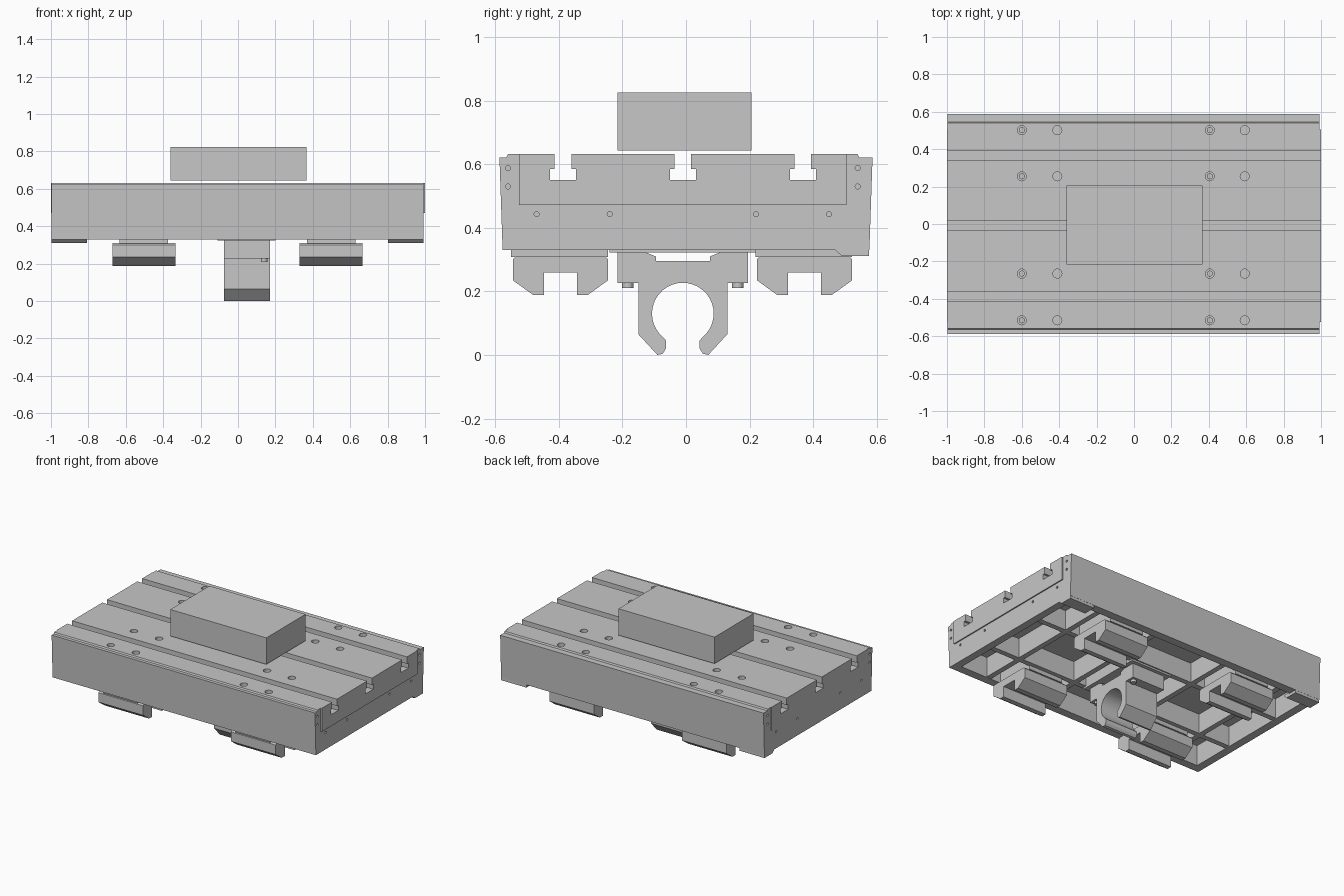
import bpy
import bmesh
import math
from mathutils import Matrix

cube = bpy.data.objects.get("Cube")
if cube:
    bpy.data.objects.remove(cube, do_unlink=True)


def material(name, value):
    m = bpy.data.materials.new(name)
    m.use_nodes = True
    colour = (value, value, value, 1)
    m.diffuse_color = colour
    m.node_tree.nodes["Principled BSDF"].inputs["Base Color"].default_value = colour
    return m


GREY = material("machine grey", 0.57)


def finish(name, bm):
    bmesh.ops.recalc_face_normals(bm, faces=bm.faces)
    mesh = bpy.data.meshes.new(name)
    bm.to_mesh(mesh)
    bm.free()
    mesh.materials.append(GREY)
    obj = bpy.data.objects.new(name, mesh)
    bpy.context.collection.objects.link(obj)
    return obj


def prism(name, profile, x0, x1):
    """Extrude a closed (y, z) profile along x."""
    bm = bmesh.new()
    face = bm.faces.new([bm.verts.new((x0, y, z)) for y, z in profile])
    ext = bmesh.ops.extrude_face_region(bm, geom=[face])
    moved = [v for v in ext["geom"] if isinstance(v, bmesh.types.BMVert)]
    bmesh.ops.translate(bm, verts=moved, vec=(x1 - x0, 0, 0))
    return finish(name, bm)


def box(name, x0, x1, y0, y1, z0, z1):
    return prism(name, [(y0, z0), (y1, z0), (y1, z1), (y0, z1)], x0, x1)


def cylinders(name, spots, radius, depth, axis="Z", sides=20):
    bm = bmesh.new()
    turn = Matrix.Rotation(math.pi / 2, 4, "Y") if axis == "X" else Matrix()
    for p in spots:
        bmesh.ops.create_cone(bm, cap_ends=True, segments=sides, radius1=radius,
                              radius2=radius, depth=depth,
                              matrix=Matrix.Translation(p) @ turn)
    return finish(name, bm)


def cut(obj, cutters):
    """Subtract the cutters, bake the result and remove the cutters."""
    for c in cutters:
        mod = obj.modifiers.new("cut", "BOOLEAN")
        mod.operation, mod.solver, mod.object = "DIFFERENCE", "EXACT", c
        c.hide_render = True
    graph = bpy.context.evaluated_depsgraph_get()
    mesh = bpy.data.meshes.new_from_object(obj.evaluated_get(graph))
    obj.modifiers.clear()
    obj.data = mesh
    for c in cutters:
        bpy.data.objects.remove(c, do_unlink=True)


# Table cross-section with three T-slots
TOP, LIP, NECK, FLOOR, RIM, CEILING = 0.632, 0.622, 0.585, 0.55, 0.33, 0.47


def table_profile(front, back):
    pts = list(front)
    for y in (-0.387, -0.01, 0.368):
        pts += [(y - 0.026, TOP), (y - 0.026, NECK), (y - 0.041, NECK), (y - 0.041, FLOOR),
                (y + 0.041, FLOOR), (y + 0.041, NECK), (y + 0.026, NECK), (y + 0.026, TOP)]
    return pts + list(back)


table = prism("table", table_profile(
    [(-0.577, RIM), (-0.587, LIP), (-0.565, LIP), (-0.56, TOP)],
    [(0.54, TOP), (0.545, LIP), (0.587, LIP), (0.577, RIM)]), -0.996, 0.992)

# Hollow underside, bolt holes and end wall screw holes
cavity = box("cavity_cutter", -0.94, 0.94, -0.52, 0.52, 0.2, CEILING)
spots = [(x, y) for x in (-0.6, -0.41, 0.405, 0.592) for y in (-0.515, -0.265, 0.255, 0.502)]
bores = cylinders("bore_cutter", [(x, y, TOP) for x, y in spots], 0.024, 0.07)
end_spots = [(y, 0.443) for y in (-0.47, -0.24, 0.22, 0.45)]
end_spots += [(y, z) for y in (-0.56, 0.54) for z in (0.53, 0.588)]
screws = cylinders("screw_cutter", [(s * 0.994, y, z) for s in (-1, 1) for y, z in end_spots],
                   0.008, 0.03, "X", 12)
cut(table, [cavity, bores, screws])
cylinders("bolt_heads", [(x, y, TOP - 0.03) for x, y in spots if x in (-0.6, 0.405)],
          0.016, 0.02)

# Slotted end plates, and low feet under the back rim corners
for side, x0 in (("right", -1.0), ("left", 0.988)):
    prism(side + "_end_plate", table_profile(
        [(-0.525, 0.472), (-0.525, TOP)], [(0.505, TOP), (0.505, 0.472)]), x0, x0 + 0.012)
for side, x0 in (("right", -0.996), ("left", 0.802)):
    prism(side + "_back_foot", [(0.47, RIM + 0.01), (0.47, RIM), (0.49, 0.311),
                                (0.576, 0.311), (0.576, RIM + 0.01)], x0, x0 + 0.19)

# Deep ribs dividing the hollow underside into pockets
for y in (-0.235, 0.21):
    box("long_rib", -0.95, 0.95, y - 0.018, y + 0.018, RIM + 0.005, CEILING + 0.01)
for x in (-0.72, -0.28, 0.28, 0.72):
    box("cross_rib", x - 0.018, x + 0.018, -0.53, 0.53, RIM + 0.005, CEILING + 0.01)
box("nut_pad", -0.11, 0.2, -0.24, 0.22, 0.323, CEILING + 0.01)

# Four guide carriages with their mounting pads
half = [(0.052, 0.26), (0.052, 0.188), (0.085, 0.188), (0.15, 0.235), (0.15, 0.3), (0.14, 0.31)]
for x in (-0.503, 0.498):
    for y in (-0.395, 0.373):
        profile = half + [(-a, b) for a, b in reversed(half)]
        prism("guide_carriage", [(y + a, b) for a, b in profile], x - 0.168, x + 0.168)
        box("carriage_pad", x - 0.13, x + 0.13, y - 0.155, y + 0.15, 0.308, CEILING + 0.01)

# Ball screw nut bracket with an open ring
cy, cz, r = -0.01, 0.13, 0.097
outer = [(0.085, 0.295), (0.085, 0.31), (0.12, 0.324), (0.205, 0.324), (0.205, 0.227),
         (0.14, 0.227), (0.14, 0.065), (0.08, 0), (0.063, 0.004), (0.053, 0.02)]
arc = [(r * math.sin(t), cz - r * math.cos(t))
       for t in [math.radians(38 + i * 142 / 14) for i in range(15)]]
side = outer + [(0.053, 0.045)] + arc
ring = side + [(-a, b) for a, b in reversed(side[:-1])]
bracket = prism("nut_bracket", [(cy + a, b) for a, b in ring], -0.075, 0.172)
cylinders("bracket_bolts", [(0.14, y, 0.22) for y in (-0.183, 0.163)], 0.018, 0.02)

# Workpiece block above the table
box("workpiece", -0.36, 0.365, -0.216, 0.206, 0.644, 0.825)

# Smooth the round surfaces, keep the machined edges sharp
for obj in (table, bracket):
    bpy.ops.object.select_all(action="DESELECT")
    obj.select_set(True)
    bpy.context.view_layer.objects.active = obj
    bpy.ops.object.shade_smooth_by_angle(angle=math.radians(30))
